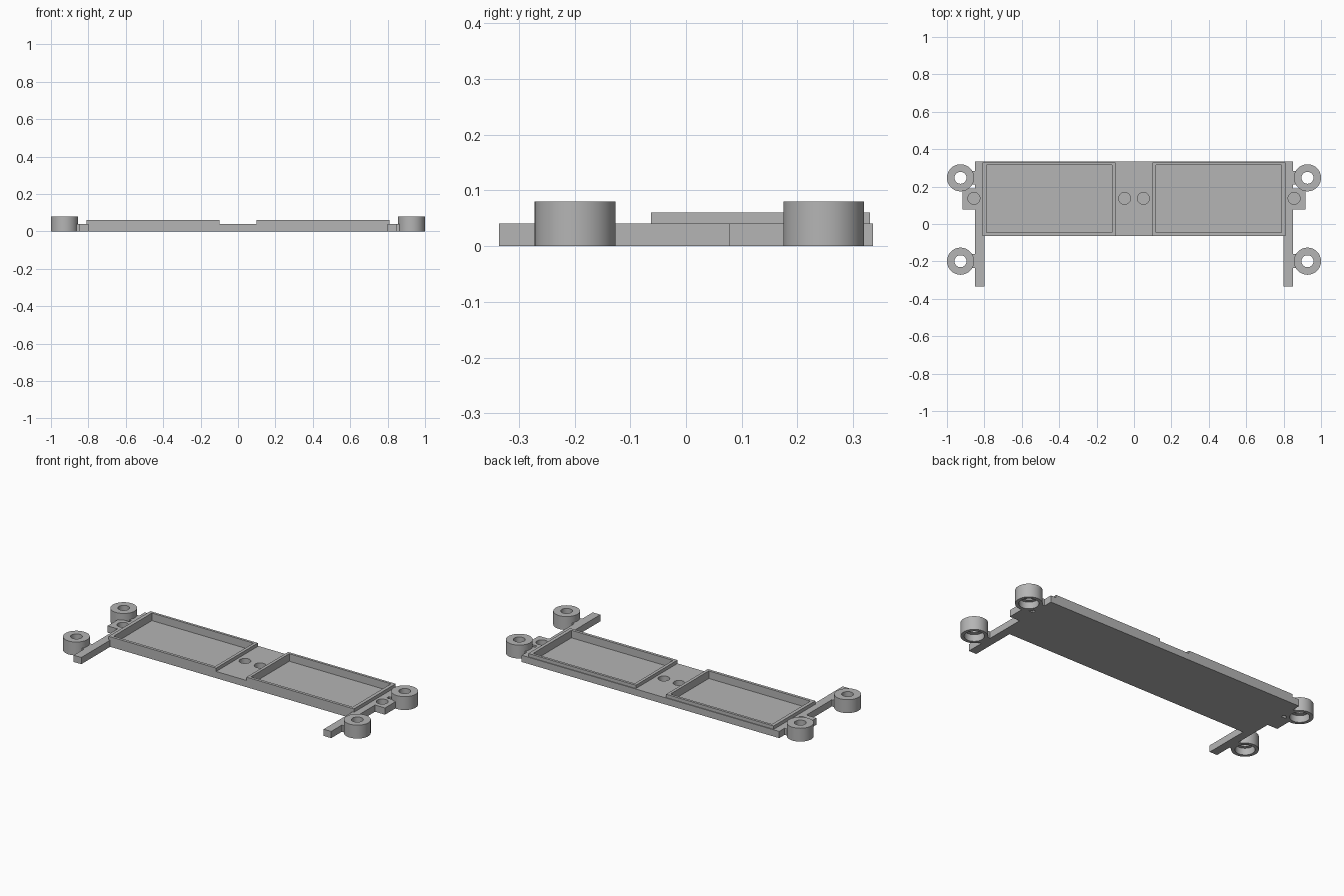
import bpy, bmesh, math
from mathutils import Matrix, Vector

cube = bpy.data.objects.get("Cube")
if cube:
    bpy.data.objects.remove(cube, do_unlink=True)

grey = bpy.data.materials.new("plain grey")
grey.use_nodes = True
colour = (0.46, 0.46, 0.46, 1)
grey.diffuse_color = colour
grey.node_tree.nodes["Principled BSDF"].inputs["Base Color"].default_value = colour

DECK, RIM, RING, FLOOR = 0.04, 0.06, 0.08, 0.015


def finish(name, bm):
    bmesh.ops.recalc_face_normals(bm, faces=bm.faces)
    mesh = bpy.data.meshes.new(name)
    bm.to_mesh(mesh)
    bm.free()
    mesh.materials.append(grey)
    ob = bpy.data.objects.new(name, mesh)
    bpy.context.collection.objects.link(ob)
    return ob


def activate(ob):
    bpy.ops.object.select_all(action='DESELECT')
    ob.select_set(True)
    bpy.context.view_layer.objects.active = ob


def smooth(ob):
    activate(ob)
    bpy.ops.object.shade_smooth_by_angle(angle=math.radians(30))


def add_box(bm, x0, x1, y0, y1, z0, z1):
    size = Matrix.Diagonal((x1 - x0, y1 - y0, z1 - z0, 1))
    middle = Matrix.Translation(((x0 + x1) / 2, (y0 + y1) / 2, (z0 + z1) / 2))
    bmesh.ops.create_cube(bm, size=1, matrix=middle @ size)


def cut(ob, cutter):
    activate(ob)
    mod = ob.modifiers.new("cut", 'BOOLEAN')
    mod.operation = 'DIFFERENCE'
    mod.solver = 'EXACT'
    mod.object = cutter
    bpy.ops.object.modifier_apply(modifier=mod.name)


# Deck outline with side arms, ring bridges and screw tabs
half = [(0.80, -0.063), (0.80, -0.335), (0.85, -0.335),
        (0.85, -0.235), (0.865, -0.235), (0.865, -0.161), (0.85, -0.161),
        (0.85, 0.078), (0.916, 0.078), (0.916, 0.19), (0.85, 0.19),
        (0.85, 0.21), (0.865, 0.21), (0.865, 0.284), (0.85, 0.284),
        (0.85, 0.335)]
outline = half + [(-x, y) for x, y in reversed(half)]
bm = bmesh.new()
face = bm.faces.new([bm.verts.new((x, y, 0)) for x, y in outline])
up = bmesh.ops.extrude_face_region(bm, geom=[face])
bmesh.ops.translate(bm, vec=(0, 0, DECK),
                    verts=[v for v in up["geom"] if isinstance(v, bmesh.types.BMVert)])
deck = finish("deck", bm)

# Pockets and blind screw holes cut into the deck
bm = bmesh.new()
for side in (-1, 1):
    xs = sorted((side * 0.118, side * 0.789))
    add_box(bm, xs[0], xs[1], -0.046, 0.315, FLOOR, 0.1)
    for x in (0.05, 0.856):
        bmesh.ops.create_cone(bm, cap_ends=True, segments=32, radius1=0.032, radius2=0.032,
                              depth=0.1, matrix=Matrix.Translation((side * x, 0.137, 0.06)))
cutter = finish("cutter", bm)
cutter.hide_render = True
cut(deck, cutter)
bpy.data.objects.remove(cutter, do_unlink=True)
smooth(deck)

# Raised rims around the two pockets
for side, label in ((-1, "right"), (1, "left")):
    bm = bmesh.new()
    outer = [(0.1, -0.063), (0.81, -0.063), (0.81, 0.33), (0.1, 0.33)]
    inner = [(0.118, -0.046), (0.789, -0.046), (0.789, 0.315), (0.118, 0.315)]
    rows = [[bm.verts.new((side * x, y, z)) for x, y in loop]
            for loop, z in ((outer, DECK), (outer, RIM), (inner, RIM), (inner, DECK))]
    for a, b in zip(rows, rows[1:] + rows[:1]):
        for i in range(4):
            j = (i + 1) % 4
            bm.faces.new((a[i], a[j], b[j], b[i]))
    finish(label + "_pocket_rim", bm)

# Mounting rings: through hole with a wider recess underneath
profile = [(0.0725, 0), (0.0725, RING), (0.032, RING),
           (0.032, 0.04), (0.053, 0.04), (0.053, 0)]
for side, label in ((-1, "right"), (1, "left")):
    for y, end in ((-0.199, "front"), (0.247, "back")):
        bm = bmesh.new()
        centre = Vector((side * 0.9275, y, 0))
        verts = [bm.verts.new(centre + Vector((r, 0, z))) for r, z in profile]
        edges = [bm.edges.new((verts[i - 1], verts[i])) for i in range(len(verts))]
        bmesh.ops.spin(bm, geom=verts + edges, cent=centre, axis=(0, 0, 1),
                       angle=math.tau, steps=48, use_duplicate=False)
        bmesh.ops.remove_doubles(bm, verts=bm.verts, dist=0.0001)
        smooth(finish(f"{end}_{label}_mounting_ring", bm))
